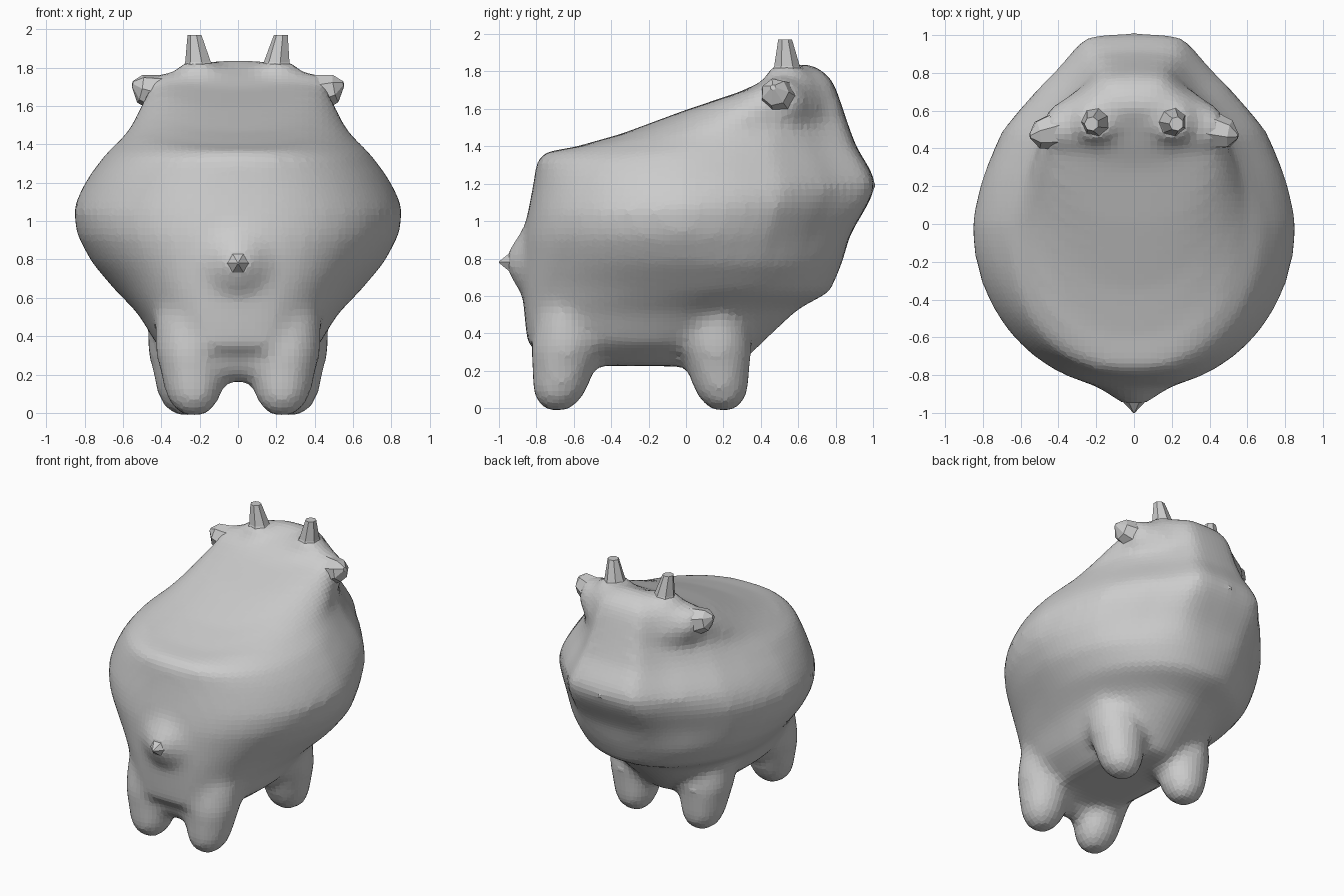
import bpy, bmesh, math
from mathutils import Vector

if "Cube" in bpy.data.objects:
    bpy.data.objects.remove(bpy.data.objects["Cube"])


def interp(table, s):
    for (a, u), (b, v) in zip(table, table[1:]):
        if s <= b:
            return u + (v - u) * (s - a) / (b - a)
    return table[-1][1]


def loft(bm, rings):
    rows = [[bm.verts.new(p) for p in r] for r in rings]
    n = len(rows[0])
    faces = [bm.faces.new(rows[0]), bm.faces.new(rows[-1])]
    for a, b in zip(rows, rows[1:]):
        for i in range(n):
            faces.append(bm.faces.new((a[i], a[(i + 1) % n], b[(i + 1) % n], b[i])))
    bmesh.ops.recalc_face_normals(bm, faces=faces)


def tube(bm, stations, axis, sides):
    """Round rings (centre, radius) lofted facing one axis."""
    q = Vector(axis).to_track_quat('Z', 'Y')
    loft(bm, [[Vector(c) + q @ Vector((r * math.cos(2 * math.pi * k / sides),
                                       r * math.sin(2 * math.pi * k / sides), 0))
               for k in range(sides)] for c, r in stations])


def make(name, bm):
    me = bpy.data.meshes.new(name)
    bm.to_mesh(me)
    bm.free()
    ob = bpy.data.objects.new(name, me)
    bpy.context.collection.objects.link(ob)
    return ob


# Blunt muzzle outline: distance toward the nose -> share of the half width
MUZZLE = [(0, 1), (.2, .96), (.36, .89), (.5, .82), (.68, .65), (.8, .5), (.88, .42), (.97, .33), (1, .2)]

# Tilted body slices: rump y, z; nose y, z; half width; y of widest point
SLICES = [
    (-.72, .23, .28, .22, .26, -.2), (-.85, .35, .41, .35, .42, -.2),
    (-.865, .50, .60, .53, .52, -.1), (-.88, .66, .77, .62, .64, 0),
    (-.88, .80, .83, .76, .76, 0), (-.87, .92, .88, .93, .84, 0),
    (-.85, 1.03, .98, 1.10, .86, 0), (-.83, 1.13, 1.02, 1.20, .82, 0),
    (-.81, 1.24, .99, 1.27, .765, 0), (-.80, 1.33, .91, 1.40, .68, 0),
    (-.75, 1.37, .86, 1.54, .58, .1), (-.6, 1.395, .82, 1.66, .53, .3),
    (-.35, 1.465, .79, 1.74, .49, .4), (0, 1.595, .75, 1.79, .44, .45),
    (.3, 1.695, .70, 1.82, .36, .5), (.43, 1.76, .63, 1.85, .24, .52)]


def slice_ring(yb, zb, yf, zf, hw, ym, n=48):
    pts = []
    blunt = min(1, max(0, (zf - .7) / .3))
    square = .6 + .28 * min(1, max(0, (zb - .4) / .4))   # rump is squarer near the legs
    for k in range(n):
        t = 2 * math.pi * k / n
        c, s = math.cos(t), math.sin(t)
        if s > 0:
            y = ym + (yf - ym) * s
            w = (1 - blunt) * abs(c) + blunt * interp(MUZZLE, s)
            if abs(c) < .01:
                w = 0
        else:
            y = ym + (ym - yb) * s
            w = abs(c) ** square
        pts.append((math.copysign(hw * w, c), y, zb + (zf - zb) * (y - yb) / (yf - yb)))
    return pts


# Body with legs, blended into one skin
bm = bmesh.new()
loft(bm, [slice_ring(*s) for s in SLICES])
LEG = [(-.015, .06), (.03, .115), (.1, .15), (.2, .168), (.32, .195), (.5, .19), (.7, .1)]
for side in (1, -1):
    for x, y, lean in ((.23, -.69, .16), (.27, .2, -.12)):
        tube(bm, [((side * (x + z * .03), y + z * lean, z), r) for z, r in LEG], (0, 0, 1), 14)
    # flared roots of the ears and horns
    tube(bm, [((side * .25, .53, 1.6), .2), ((side * .4, .5, 1.645), .135), ((side * .47, .485, 1.675), .09)],
         (side, -.15, .2), 12)
    tube(bm, [((side * .17, .55, 1.68), .17), ((side * .205, .54, 1.83), .09)], (0, 0, 1), 12)
# web between the rear legs, and the tail root
tube(bm, [((-.23, -.66, .28), .12), ((.23, -.66, .28), .12)], (1, 0, 0), 12)
tube(bm, [((0, -.6, .78), .3), ((0, -.84, .78), .23), ((0, -.9, .78), .14), ((0, -.955, .78), .06)],
     (0, -1, 0), 16)
body = make("body_and_legs", bm)
rm = body.modifiers.new("blend", 'REMESH')
rm.mode = 'VOXEL'
rm.voxel_size = .035
sm = body.modifiers.new("soften", 'SMOOTH')
sm.factor = .5
sm.iterations = 10

# Tail stub
bm = bmesh.new()
tube(bm, [((0, -.88, .78), .1), ((0, -.94, .78), .06), ((0, -1, .78), .004)], (0, -1, 0), 6)
make("tail", bm)

# Horns and ears, mirrored
for side, tag in ((1, "right"), (-1, "left")):
    bm = bmesh.new()
    tube(bm, [((side * .19, .54, 1.75), .11), ((side * .205, .54, 1.83), .07),
              ((side * .225, .53, 1.97), .038)], (0, 0, 1), 7)
    make(tag + "_horn", bm)
    bm = bmesh.new()
    tube(bm, [((side * .36, .51, 1.65), .12), ((side * .44, .49, 1.67), .095),
              ((side * .51, .475, 1.69), .075), ((side * .55, .465, 1.715), .015)],
         (side, -.15, .2), 7)
    make(tag + "_ear", bm)
